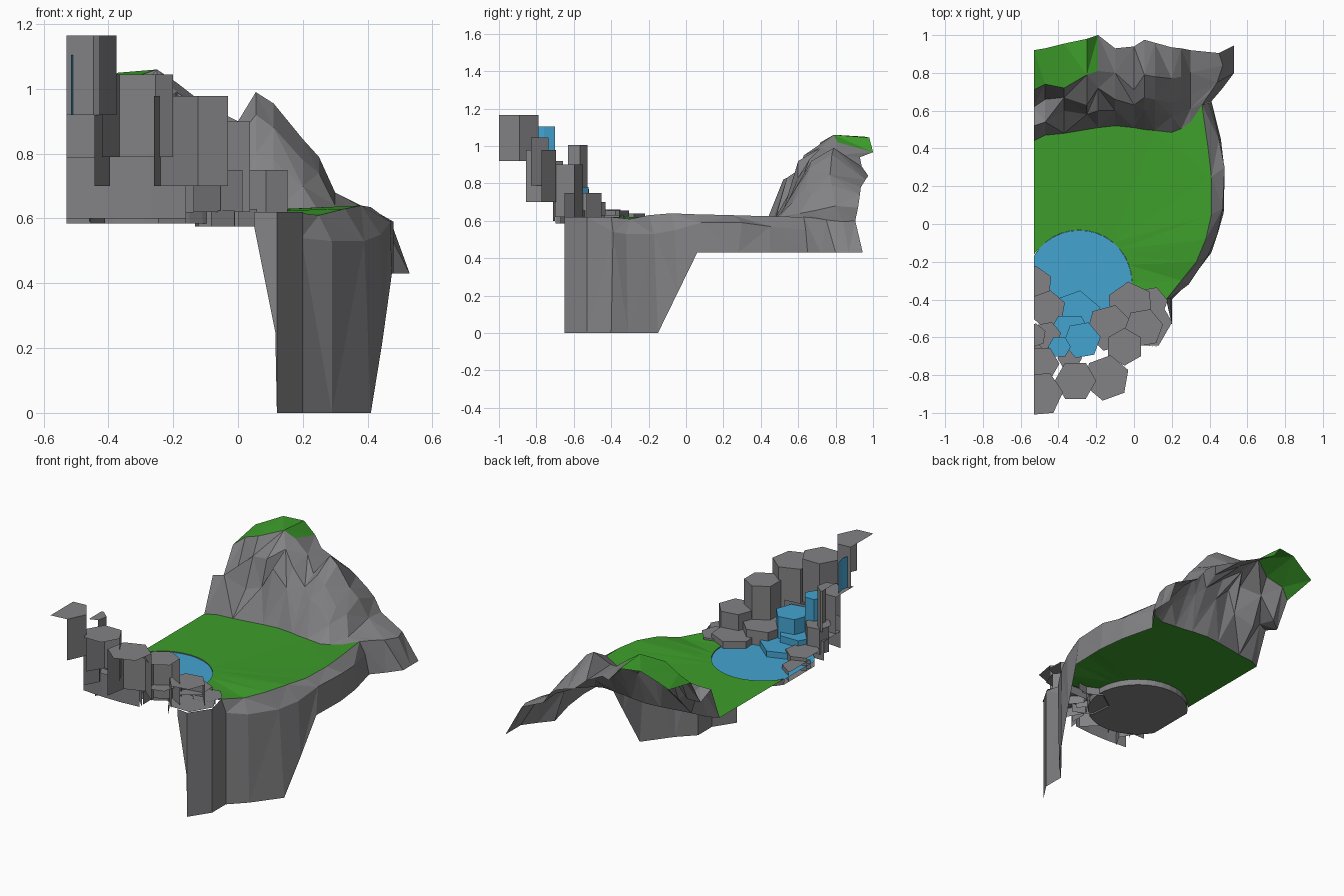
import bpy, bmesh, math

CUT = -0.53   # the scene is sliced flat at its left side
PX, PY, PR = -0.29, -0.312, 0.28   # pond centre and radius


def material(name, rgb):
    m = bpy.data.materials.new(name)
    m.diffuse_color = (*rgb, 1)
    return m


ROCK = material("grey rock", (0.225, 0.225, 0.235))
GRASS = material("green grass", (0.047, 0.34, 0.024))
WATER = material("blue water", (0.058, 0.37, 0.64))


def finish(name, bm, mats):
    bmesh.ops.bisect_plane(bm, geom=bm.verts[:] + bm.edges[:] + bm.faces[:],
                           plane_co=(CUT, 0, 0), plane_no=(1, 0, 0), clear_inner=True)
    me = bpy.data.meshes.new(name)
    bm.to_mesh(me)
    bm.free()
    for m in mats:
        me.materials.append(m)
    ob = bpy.data.objects.new(name, me)
    bpy.context.collection.objects.link(ob)
    return ob


def sheet(name, rows, mats, rule=None):
    """Faceted skin through a list of equally long point rows."""
    bm = bmesh.new()
    grid = [[bm.verts.new(p) for p in r] for r in rows]
    for i in range(len(grid) - 1):
        for j in range(len(grid[0]) - 1):
            q = [grid[i][j], grid[i + 1][j], grid[i + 1][j + 1], grid[i][j + 1]]
            k = (i + j) % 2
            for t in ((q[k], q[k + 1], q[k + 2]), (q[k], q[k + 2], q[(k + 3) % 4])):
                f = bm.faces.new(t)
                if rule and rule(i, j):
                    f.material_index = 1
    return finish(name, bm, mats)


def column(name, x, y, r, bottom, top, mat, turn=0, sides=6, floor=False, cap=True, shell=False):
    """Prism open below unless floor is set; a shell has no sides facing away from the pond."""
    bm = bmesh.new()
    ang = [math.radians(turn) + math.tau * k / sides for k in range(sides)]
    lo, hi = [[bm.verts.new((x + r * math.cos(a), y + r * math.sin(a), z)) for a in ang]
              for z in (bottom, top)]
    away = math.atan2(y - PY, x - PX)
    for k in range(sides):
        n = (k + 1) % sides
        if shell and math.cos(ang[k] + math.pi / sides - away) > 0.3:
            continue
        bm.faces.new((lo[k], lo[n], hi[n], hi[k]))
    if cap:
        bm.faces.new(hi)
    if floor:
        bm.faces.new(lo[::-1])
    return finish(name, bm, [mat])


# Mountain: profiles (y, z) from foot to back edge at each x
PROFILES = [
    (-0.53, [(.44, .62), (.52, .82), (.62, .78), (.71, .93), (.92, .97)]),
    (-0.47, [(.47, .62), (.54, .83), (.66, .80), (.74, .98), (.93, 1.0)]),
    (-0.37, [(.48, .62), (.60, .75), (.67, .92), (.72, 1.02), (.955, 1.05)]),
    (-0.25, [(.50, .62), (.58, .80), (.63, .95), (.79, 1.06), (.98, 1.045)]),
    (-0.19, [(.51, .62), (.60, .92), (.72, .99), (.81, 1.02), (1.0, .967)]),
    (-0.10, [(.52, .62), (.60, .83), (.66, .93), (.80, .95), (.93, .94)]),
    (0.00, [(.51, .62), (.55, .70), (.63, .85), (.71, .90), (.94, .89)]),
    (0.055, [(.50, .62), (.60, .80), (.67, .92), (.79, .99), (.975, .84)]),
    (0.11, [(.495, .62), (.59, .78), (.66, .88), (.78, .955), (.96, .82)]),
    (0.20, [(.485, .62), (.57, .70), (.64, .78), (.77, .845), (.935, .78)]),
    (0.25, [(.505, .62), (.59, .67), (.67, .74), (.78, .79), (.93, .74)]),
    (0.30, [(.54, .62), (.61, .64), (.69, .655), (.80, .68), (.92, .67)]),
]
rows = [[(x, y, z) for y, z in prof] for x, prof in PROFILES]
# low spur running off to the right
rows.append([(.36, .63, .62), (.40, .69, .615), (.44, .75, .605), (.47, .84, .595), (.45, .905, .60)])
rows.append([(.41, .65, .43), (.47, .72, .43), (.53, .80, .43), (.53, .87, .43), (.53, .945, .43)])
sheet("mountain", rows, [ROCK, GRASS], lambda i, j: j == 3 and i < 4)

# Cliff below the meadow: rim, shoulder and lower edge, from front to back
CLIFF = [
    [(.05, -.64, .62), (.05, -.64, .575), (.115, -.65, .25)],
    [(.12, -.65, .62), (.12, -.65, .25), (.12, -.65, 0)],
    [(.20, -.53, .62), (.20, -.53, .30), (.20, -.53, 0)],
    [(.17, -.40, .62), (.195, -.39, .54), (.20, -.40, 0)],
    [(.25, -.30, .61), (.29, -.32, .53), (.29, -.31, 0)],
    [(.33, -.20, .63), (.39, -.17, .53), (.41, -.15, 0)],
    [(.38, -.08, .64), (.44, -.06, .55), (.445, -.045, .215)],
    [(.41, .05, .635), (.47, .08, .59), (.475, .06, .43)],
    [(.41, .25, .63), (.48, .30, .59), (.48, .28, .43)],
    [(.39, .42, .625), (.45, .45, .57), (.46, .45, .43)],
    [(.36, .63, .62), (.39, .64, .55), (.41, .65, .43)],
]
sheet("cliff", [r[::-1] for r in CLIFF], [ROCK])

# Meadow, bounded by mountain foot, cliff rim and pond bank
bank = [(PX + PR * math.cos(a), PY + PR * math.sin(a), .62)
        for a in (math.radians(150 - 10 * k) for k in range(17))]
outline = [(CUT, -.16, .62)] + bank[1:] + [r[0] for r in CLIFF[3:]] + [r[0] for r in rows[11::-1]]
bm = bmesh.new()
face = bm.faces.new([bm.verts.new(p) for p in outline])
bmesh.ops.triangulate(bm, faces=[face], ngon_method='BEAUTY')
for f in bm.faces:
    if f.normal.z < 0:
        f.normal_flip()
finish("meadow", bm, [GRASS])

# Pond and its stone basin
column("basin", PX, PY, PR, .585, .62, ROCK, sides=36, floor=True, cap=False)
column("pond", PX, PY, PR - .001, .6, .615, WATER, sides=36)

# Stone columns climbing around the pond: x, y, radius, bottom, top, turn
COLUMNS = [
    (-.497, -.90, .122, .92, 1.165, 5),
    (-.31, -.83, .11, .79, 1.045, 0),
    (-.145, -.815, .122, .70, .978, 20),
    (-.05, -.65, .10, .62, .90, 30),
    (.05, -.55, .105, .62, .75, 10),
    (-.13, -.55, .125, .585, .70, 15),
    (-.02, -.43, .125, .575, .655, 35),
    (.06, -.52, .142, .575, .625, 0),
    (.09, -.42, .09, .575, .63, 10),
    (-.49, -.74, .095, .70, .92, 0),
    (-.53, -.59, .065, .76, 1.005, 20),
    (-.46, -.59, .075, .62, .77, 10),
    (-.46, -.45, .10, .585, .66, 20),
    (-.53, -.32, .10, .585, .64, 25),
    (-.34, -.71, .065, .65, .77, 0),
    (-.50, -.62, .09, .585, .70, 0),
]
for n, (x, y, r, lo, hi, turn) in enumerate(COLUMNS, 1):
    column(f"stone_column_{n}", x, y, r, lo, hi, ROCK, turn, shell=True)

# Rock wall behind the waterfall
sheet("waterfall_backing", [[(x, y, .6), (x, y, .79)] for x, y in
                            ((CUT, -.70), (-.40, -.71), (-.27, -.71), (-.16, -.70))], [ROCK])

# Waterfall: stepped cascades dropping to the pond, open behind
column("cascade_middle", -.275, -.615, .10, .62, .78, WATER, 10, shell=True)
column("cascade_side", -.395, -.65, .06, .70, .90, WATER, 0, shell=True)
column("cascade_pool", -.34, -.59, .12, .59, .69, WATER, 0, shell=True)
column("cascade_lower", -.31, -.49, .14, .59, .65, WATER, 20, shell=True)
sheet("cascade_top", [[(-.515, -.82, .92), (-.515, -.82, 1.105)],
                      [(-.50, -.76, .92), (-.50, -.76, 1.105)],
                      [(-.515, -.70, .92), (-.515, -.70, 1.105)]], [WATER])
